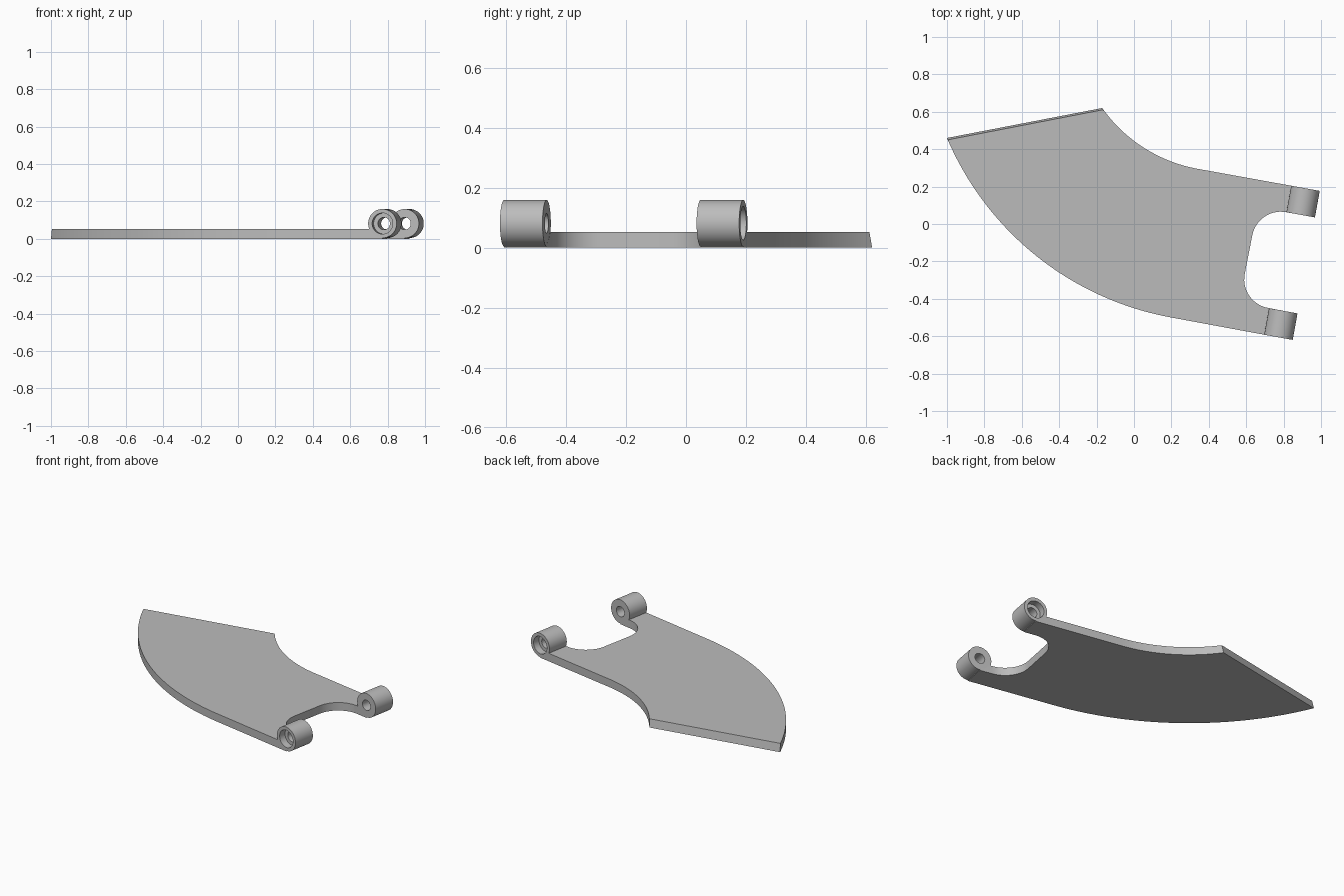
import bpy, bmesh, math
from mathutils import Vector, Matrix

if "Cube" in bpy.data.objects:
    bpy.data.objects.remove(bpy.data.objects["Cube"])

TILT = math.radians(10.3)
U = Vector((math.cos(TILT), -math.sin(TILT)))   # along the arms
V = Vector((math.sin(TILT), math.cos(TILT)))    # along the hinge axis
THICK = 0.052
HALF, RAD, AXIS_Z = 0.072, 0.0775, 0.0815       # hinge barrel size
REAR, FRONT = Vector((0.904, 0.12)), Vector((0.785, -0.535))

grey = bpy.data.materials.new("plain grey")
grey.diffuse_color = (0.5, 0.5, 0.5, 1)
grey.use_nodes = True
grey.node_tree.nodes["Principled BSDF"].inputs["Base Color"].default_value = grey.diffuse_color


def arc(centre, a, b, n):
    """Points on the shorter arc from a to b around centre."""
    va, vb = a - centre, b - centre
    t0 = math.atan2(va.y, va.x)
    dt = math.atan2(va.x * vb.y - va.y * vb.x, va.dot(vb))
    return [centre + va.length * Vector((math.cos(t0 + dt * i / n), math.sin(t0 + dt * i / n)))
            for i in range(n + 1)]


def tangent_arc(p, q, n):
    """Arc leaving p along the arm direction and passing through q."""
    d = q - p
    r = d.length_squared / (2 * d.dot(V))
    return arc(p + r * V, p, q, n)


def finish(name, bm):
    bmesh.ops.recalc_face_normals(bm, faces=bm.faces)
    me = bpy.data.meshes.new(name)
    bm.to_mesh(me)
    bm.free()
    ob = bpy.data.objects.new(name, me)
    bpy.context.collection.objects.link(ob)
    me.materials.append(grey)
    return ob


def lathe(name, centre, profile, flip, n=48):
    """Closed ring of (radius, axial) profile points spun round the hinge axis."""
    bm = bmesh.new()
    rings = []
    for r, h in profile:
        ring = []
        for i in range(n):
            t = 2 * math.pi * i / n
            p = centre + U * (r * math.cos(t)) + V * (h * flip)
            ring.append(bm.verts.new((p.x, p.y, AXIS_Z + r * math.sin(t))))
        rings.append(ring)
    for a, b in zip(rings, rings[1:] + rings[:1]):
        for i in range(n):
            j = (i + 1) % n
            bm.faces.new((a[i], a[j], b[j], b[i]))
    return finish(name, bm)


def smooth(ob):
    bpy.ops.object.select_all(action='DESELECT')
    ob.select_set(True)
    bpy.context.view_layer.objects.active = ob
    bpy.ops.object.shade_smooth_by_angle(angle=math.radians(30))


# Plate outline, counter-clockwise from the far left tip
tip, corner = Vector((-1, 0.46)), Vector((-0.17, 0.62))
outline = tangent_arc(Vector((0.2, -0.5)), tip, 40)[::-1]
outline += [FRONT - HALF * V, FRONT + HALF * V]
R = 0.155                                        # notch fillets
low, high = Vector((0.564, -0.421)), Vector((0.66, 0.091))
c = low + R * (U + V)
outline += arc(c, c - R * V, c - R * U, 14)
c = high + R * (U - V)
outline += arc(c, c - R * U, c + R * V, 14)
outline += [REAR - HALF * V, REAR + HALF * V]
outline += tangent_arc(Vector((0.34, 0.295)), corner, 24)

bm = bmesh.new()
bottom = [bm.verts.new((p.x, p.y, 0)) for p in outline]
top = [bm.verts.new((p.x, p.y, THICK)) for p in outline]
top[0].co += Vector((0.005, -0.01, 0))           # slanted outer end
top[-1].co += Vector((0.006, -0.009, 0))
bm.faces.new(bottom[::-1])
bm.faces.new(top)
for i in range(len(outline)):
    j = (i + 1) % len(outline)
    bm.faces.new((bottom[i], bottom[j], top[j], top[i]))
plate = finish("curved_plate", bm)

# Clear the plate from inside the hinge barrels
for centre in (REAR, FRONT):
    bm = bmesh.new()
    mat = (Matrix.Translation((centre.x, centre.y, AXIS_Z))
           @ Matrix.Rotation(-TILT, 4, 'Z') @ Matrix.Rotation(math.pi / 2, 4, 'X'))
    bmesh.ops.create_cone(bm, cap_ends=True, segments=48, radius1=0.066, radius2=0.066,
                          depth=0.2, matrix=mat)
    cutter = finish("bore_cutter", bm)
    cutter.hide_render = True
    mod = plate.modifiers.new("bore", 'BOOLEAN')
    mod.operation, mod.solver, mod.object = 'DIFFERENCE', 'EXACT', cutter
    bpy.context.view_layer.objects.active = plate
    bpy.ops.object.modifier_apply(modifier=mod.name)
    bpy.data.objects.remove(cutter)
smooth(plate)

# Hinge barrels: through hole with a wide counterbore on the outward end
barrel = [(RAD, -HALF), (RAD, HALF), (0.056, HALF), (0.056, HALF - 0.045),
          (0.033, HALF - 0.045), (0.033, -HALF)]
smooth(lathe("rear_hinge_barrel", REAR, barrel, 1))
smooth(lathe("front_hinge_barrel", FRONT, barrel, -1))
